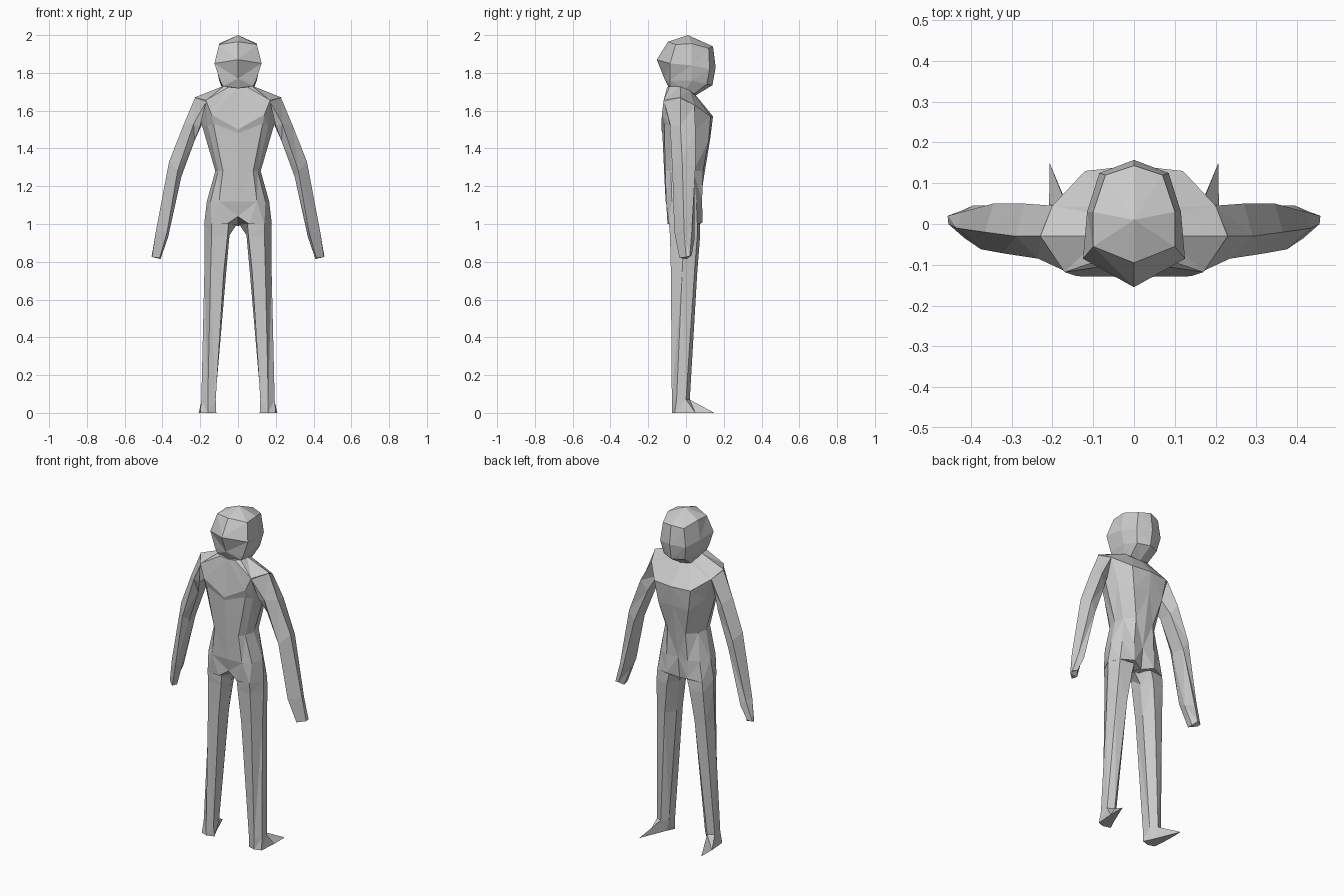
import bpy, bmesh

skin = bpy.data.materials.new("plain grey")
skin.diffuse_color = (0.6, 0.6, 0.6, 1)


def whole(half):
    """Complete a half ring (rear centre to front centre) across x = 0."""
    return half + [(-x, y, z) for x, y, z in reversed(half[1:-1])]


def level(z, pts):
    return [(x, y, z) for x, y in pts]


def loft(name, rings, apex=None, mirror=False):
    """Skin closed rings into a faceted solid, optionally ending in a point."""
    bm = bmesh.new()
    loops = [[bm.verts.new(p) for p in ring] for ring in rings]
    n = len(loops[0])
    for a, b in zip(loops, loops[1:]):
        for i in range(n):
            j = (i + 1) % n
            bm.faces.new((a[i], a[j], b[j], b[i]))
    bm.faces.new(loops[0])
    if apex:
        tip = bm.verts.new(apex)
        for i in range(n):
            bm.faces.new((loops[-1][i], loops[-1][(i + 1) % n], tip))
    else:
        bm.faces.new(loops[-1])
    bmesh.ops.triangulate(bm, faces=bm.faces[:])
    bmesh.ops.recalc_face_normals(bm, faces=bm.faces[:])
    me = bpy.data.meshes.new(name)
    bm.to_mesh(me)
    bm.free()
    me.materials.append(skin)
    ob = bpy.data.objects.new(name, me)
    bpy.context.collection.objects.link(ob)
    if mirror:
        ob.modifiers.new("mirror", 'MIRROR').use_mirror_merge = False
    return ob


# Head: neck opening, jaw, widest ring, brow, crown point
loft("head", [whole(r) for r in (
    [(0, -.09, 1.72), (.08, -.085, 1.73), (.08, 0, 1.71), (.06, .045, 1.69), (0, .05, 1.68)],
    [(0, -.115, 1.77), (.095, -.085, 1.76), (.1, .03, 1.76), (.07, .11, 1.74), (0, .14, 1.735)],
    [(0, -.155, 1.87), (.125, -.085, 1.85), (.115, .03, 1.84), (.085, .125, 1.82), (0, .157, 1.83)],
    [(0, -.095, 1.965), (.1, -.055, 1.95), (.1, .03, 1.955), (.07, .12, 1.93), (0, .143, 1.94)],
)], apex=(0, .01, 2.0))

# Torso: neck, shoulder line, armpits, waist, belly, hips
loft("torso", [whole(r) for r in (
    [(0, -.10, 1.72), (.05, -.1, 1.725), (.075, -.085, 1.73), (.08, -.03, 1.73),
     (.07, .02, 1.71), (.045, .04, 1.69), (0, .045, 1.69)],
    [(0, -.13, 1.5), (.14, -.128, 1.58), (.17, -.118, 1.655), (.23, -.03, 1.67),
     (.2, .045, 1.63), (.12, .13, 1.57), (0, .143, 1.57)],
    [(0, -.125, 1.48), (.13, -.115, 1.53), (.16, -.085, 1.52), (.19, -.02, 1.52),
     (.16, .05, 1.5), (.1, .12, 1.44), (0, .128, 1.45)],
    level(1.28, [(0, -.116), (.08, -.11), (.105, -.08), (.12, -.02), (.11, .04), (.06, .09), (0, .1)]),
    level(1.12, [(0, -.108), (.1, -.105), (.145, -.075), (.165, 0), (.13, .055), (.07, .085), (0, .075)]),
    [(0, -.09, 1.04), (.06, -.098, 1.0), (.14, -.09, 1.0), (.179, -.01, 1.0),
     (.15, .06, 1.0), (.07, .088, 1.01), (0, .06, .99)],
)])

# Arms: shoulder, elbow, wrist, fingertips
loft("arms", [
    [(.17, -.115, 1.645), (.228, -.03, 1.668), (.2, .045, 1.63), (.19, 0, 1.53), (.2, -.085, 1.52)],
    [(.235, -.085, 1.53), (.29, -.03, 1.52), (.27, .05, 1.5), (.235, .03, 1.44), (.23, -.05, 1.44)],
    [(.32, -.072, 1.28), (.365, -.02, 1.33), (.345, .05, 1.3), (.315, .045, 1.24), (.3, -.035, 1.25)],
    [(.375, -.062, .96), (.435, -.01, .96), (.42, .03, .95), (.395, .045, .92), (.37, -.01, .93)],
    [(.415, -.035, .82), (.455, 0, .825), (.457, .02, .83), (.43, .03, .835), (.41, .005, .815)],
], mirror=True)

# Legs: hip joint, knee, ankle
loft("legs", [
    level(1.0, [(.05, -.085), (.14, -.09), (.178, -.01), (.15, .06), (.06, .075), (.005, 0)]),
    level(.94, [(.055, -.083), (.14, -.085), (.178, -.01), (.155, .06), (.075, .075), (.045, 0)]),
    level(.75, [(.075, -.077), (.145, -.08), (.178, -.02), (.162, .045), (.1, .06), (.062, 0)]),
    level(.07, [(.118, -.065), (.16, -.075), (.194, -.05), (.192, .0), (.155, .02), (.12, -.01)]),
], mirror=True)

# Feet: wedge running out to a pointed toe
loft("feet", [
    level(.07, [(.118, -.065), (.16, -.075), (.194, -.05), (.192, .0), (.155, .02), (.12, -.01)]),
    level(0, [(.115, -.06), (.16, -.074), (.2, -.06), (.208, .05), (.207, .15), (.14, -.01)]),
], mirror=True)
